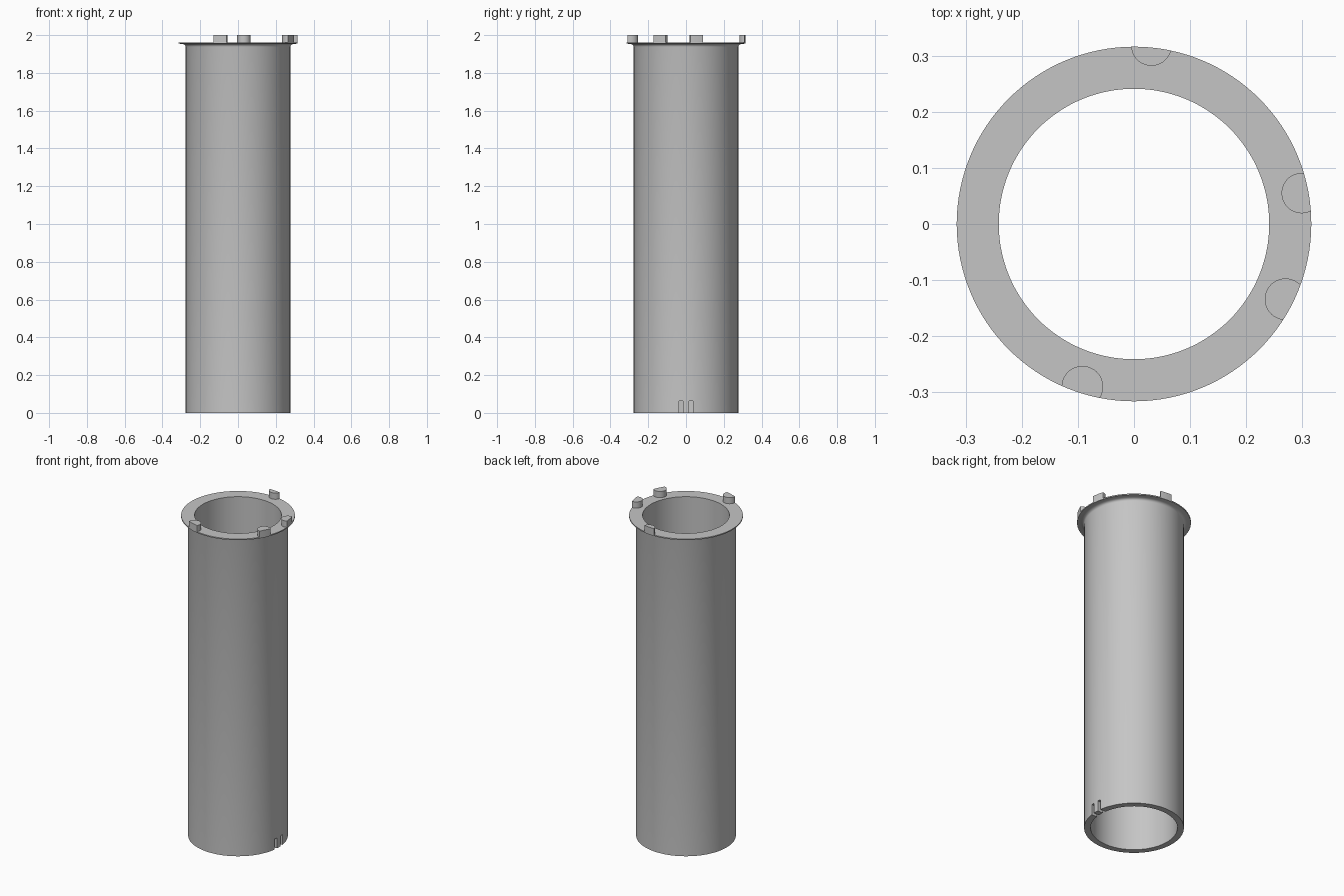
import bpy, bmesh, math

if "Cube" in bpy.data.objects:
    bpy.data.objects.remove(bpy.data.objects["Cube"])

SEG = 128
R_IN, R_OUT, R_FLANGE = 0.241, 0.277, 0.316
Z_FLANGE, Z_TOP = 1.962, 2.0

grey = bpy.data.materials.new("plain grey")
grey.diffuse_color = (0.56, 0.56, 0.56, 1)
grey.use_nodes = True
grey.node_tree.nodes["Principled BSDF"].inputs["Base Color"].default_value = grey.diffuse_color


def finish(name, bm):
    bmesh.ops.recalc_face_normals(bm, faces=bm.faces)
    mesh = bpy.data.meshes.new(name)
    bm.to_mesh(mesh)
    bm.free()
    mesh.materials.append(grey)
    ob = bpy.data.objects.new(name, mesh)
    bpy.context.collection.objects.link(ob)
    return ob


def smooth(ob):
    bpy.ops.object.select_all(action='DESELECT')
    ob.select_set(True)
    bpy.context.view_layer.objects.active = ob
    bpy.ops.object.shade_smooth_by_angle(angle=math.radians(30))


# Tube with a thin flange and a small fillet under it, as a closed lathe profile
profile = [(R_IN, 0), (R_OUT, 0), (R_OUT, 1.938), (0.279, 1.945), (0.284, 1.950),
           (0.292, 1.953), (R_FLANGE, 1.955), (R_FLANGE, Z_FLANGE), (R_IN, Z_FLANGE)]
bm = bmesh.new()
rings = []
for i in range(SEG):
    a = 2 * math.pi * i / SEG
    rings.append([bm.verts.new((r * math.cos(a), r * math.sin(a), z)) for r, z in profile])
n = len(profile)
for i in range(SEG):
    p, q = rings[i], rings[(i + 1) % SEG]
    for j in range(n):
        k = (j + 1) % n
        bm.faces.new((p[j], q[j], q[k], p[k]))
tube = finish("flanged_tube", bm)

# Pair of slots through the wall at the foot of the right side
bm = bmesh.new()
for y in (-0.027, 0.027):
    box = bmesh.ops.create_cube(bm, size=1)["verts"]
    bmesh.ops.scale(bm, vec=(0.12, 0.021, 0.12), verts=box)
    bmesh.ops.translate(bm, vec=(0.26, y, 0.003), verts=box)
cutter = finish("slot_cutter", bm)
cutter.hide_render = True
mod = tube.modifiers.new("slots", 'BOOLEAN')
mod.operation = 'DIFFERENCE'
mod.solver = 'EXACT'
mod.object = cutter
bpy.context.view_layer.objects.active = tube
bpy.ops.object.modifier_apply(modifier=mod.name)
bpy.data.objects.remove(cutter)
smooth(tube)


# Round pegs on the flange, trimmed flush with its outer edge
def peg(name, x, y, r=0.037):
    d, turn = math.hypot(x, y), math.atan2(y, x)
    half = math.acos((R_FLANGE ** 2 + d * d - r * r) / (2 * R_FLANGE * d))
    start = math.atan2(R_FLANGE * math.sin(half), R_FLANGE * math.cos(half) - d)
    pts = []
    for i in range(25):                      # inner arc of the peg
        t = start + (2 * math.pi - 2 * start) * i / 24
        pts.append((d + r * math.cos(t), r * math.sin(t)))
    for i in range(1, 8):                    # outer arc along the flange
        t = -half + 2 * half * i / 8
        pts.append((R_FLANGE * math.cos(t), R_FLANGE * math.sin(t)))
    c, s = math.cos(turn), math.sin(turn)
    bm = bmesh.new()
    base = bm.faces.new([bm.verts.new((c * u - s * v, s * u + c * v, Z_FLANGE - 0.003))
                         for u, v in pts])
    top = bmesh.ops.extrude_face_region(bm, geom=[base])["geom"]
    for v in top:
        if isinstance(v, bmesh.types.BMVert):
            v.co.z = Z_TOP
    smooth(finish(name, bm))


peg("back_peg", 0.031, 0.318, 0.036)
peg("right_peg", 0.299, 0.055, 0.036)
peg("front_right_peg", 0.270, -0.134)
peg("front_peg", -0.092, -0.290)
